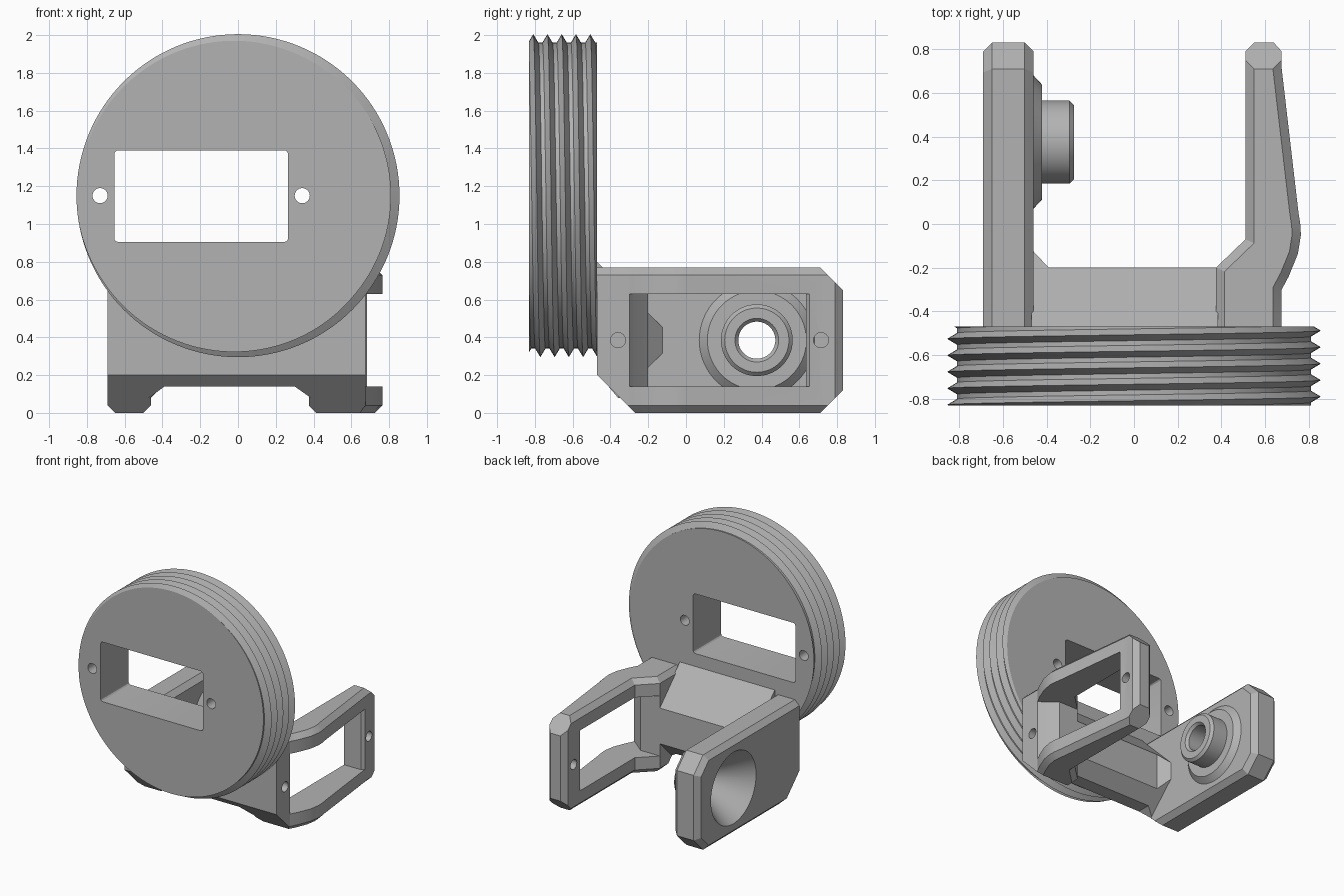
import bpy, bmesh
from math import sin, cos, pi, radians, floor
from mathutils import Vector

if "Cube" in bpy.data.objects:
    bpy.data.objects.remove(bpy.data.objects["Cube"])

grey = bpy.data.materials.new("plain_grey")
grey.use_nodes = True
grey.diffuse_color = (0.45, 0.45, 0.45, 1)
grey.node_tree.nodes["Principled BSDF"].inputs["Base Color"].default_value = grey.diffuse_color


def finish(name, bm):
    bmesh.ops.remove_doubles(bm, verts=bm.verts, dist=1e-5)
    bmesh.ops.recalc_face_normals(bm, faces=bm.faces)
    mesh = bpy.data.meshes.new(name)
    bm.to_mesh(mesh)
    bm.free()
    obj = bpy.data.objects.new(name, mesh)
    bpy.context.collection.objects.link(obj)
    mesh.materials.append(grey)
    return obj


def loft(name, loops, wrap=True):
    """Skin a list of equal-length loops and cap both ends."""
    bm = bmesh.new()
    rows = [[bm.verts.new(p) for p in loop] for loop in loops]
    n = len(rows[0])
    for a, b in zip(rows, rows[1:]):
        for i in range(n if wrap else n - 1):
            j = (i + 1) % n
            bm.faces.new((a[i], a[j], b[j], b[i]))
    for row in (rows[0], rows[-1]):
        bm.faces.new(row if wrap else row[:-1])
    return finish(name, bm)


def boolean(obj, tool, operation="DIFFERENCE"):
    mod = obj.modifiers.new("cut", "BOOLEAN")
    mod.operation, mod.solver, mod.object = operation, "EXACT", tool
    bpy.context.view_layer.objects.active = obj
    bpy.ops.object.modifier_apply(modifier=mod.name)
    bpy.data.objects.remove(tool)


def smooth(obj):
    bpy.ops.object.select_all(action="DESELECT")
    obj.select_set(True)
    bpy.context.view_layer.objects.active = obj
    bpy.ops.object.shade_smooth_by_angle(angle=radians(25))


def lathe(name, profile, axis, cu, cz, n=64):
    """Solid of revolution about an x or y axis; profile is (position, radius)."""
    loops = []
    for pos, r in profile:
        ring = [(cu + r * cos(2 * pi * i / n), cz + r * sin(2 * pi * i / n)) for i in range(n)]
        loops.append([(pos, u, z) if axis == "x" else (u, pos, z) for u, z in ring])
    return loft(name, loops)


def inset(poly, d):
    """Offset a clockwise polygon inwards."""
    out = []
    for i, p in enumerate(poly):
        p = Vector(p)
        a = (p - Vector(poly[i - 1])).normalized()
        b = (Vector(poly[(i + 1) % len(poly)]) - p).normalized()
        na, nb = Vector((a.y, -a.x)), Vector((b.y, -b.x))
        out.append(p + (na + nb) * d / (1 + na.dot(nb)))
    return out


# Threaded disc: a helical ridge clipped flat at both ends
FRONT, BACK, PITCH, HALF = -0.83, -0.47, 0.0755, 0.027
ROOT, CREST, DISC_Z, STEPS = 0.81, 0.855, 1.15, 128


def thread_point(y, peak, t):
    y = min(max(y, FRONT), BACK)
    k = (y - peak) / PITCH
    off = abs(k - floor(k + 0.5)) * PITCH
    r = max(ROOT, CREST - off * (CREST - ROOT) / HALF)
    return (r * cos(t), y, DISC_Z + r * sin(t))


rows = []
for k in range(-2, 8):
    for off in (-HALF, 0, HALF):
        row = []
        for i in range(STEPS + 1):
            peak = -0.79 - PITCH * i / STEPS
            row.append(thread_point(peak + k * PITCH + off, peak, 2 * pi * i / STEPS))
        rows.append(row)
disc = loft("threaded_disc", rows, wrap=False)

# Rounded rectangular opening and two screw holes
opening = []
for cx, cz, start in ((0.245, 1.37, 0), (-0.635, 1.37, 90), (-0.635, 0.925, 180), (0.245, 0.925, 270)):
    for step in range(0, 91, 30):
        a = radians(start + step)
        opening.append((cx + 0.02 * cos(a), cz + 0.02 * sin(a)))
boolean(disc, loft("opening_cutter", [[(x, y, z) for x, z in opening] for y in (-1, -0.3)]))
for x in (-0.73, 0.34):
    boolean(disc, lathe("screw_cutter", [(-1, 0.04), (-0.3, 0.04)], "y", x, DISC_Z, 32))
smooth(disc)


# Side outline shared by both arms, shrunk by d for the chamfered edges
def outline(x, d=0):
    pts = [(BACK, 0.2), (-0.27 - d, d), (0.71 - 0.4 * d, d), (0.83 - d, 0.12 + 0.4 * d),
           (0.83 - d, 0.65 - 0.4 * d), (0.71 - 0.4 * d, 0.77 - d), (BACK, 0.77 - d)]
    return [(x, y, z) for y, z in pts]


# Right arm: chamfered plate with a hollow pivot
AXIS_Y, AXIS_Z, C = 0.375, 0.385, 0.04
right_arm = loft("right_arm", [outline(-0.69, C), outline(-0.65), outline(-0.5), outline(-0.46, C)])
pivot = [(-0.52, 0.305), (-0.46, 0.305), (-0.42, 0.262), (-0.42, 0.19), (-0.295, 0.19), (-0.275, 0.17)]
boolean(right_arm, lathe("pivot", pivot, "x", AXIS_Y, AXIS_Z), "UNION")
bore = [(-0.704, 0.3), (-0.42, 0.098), (-0.295, 0.098), (-0.27, 0.12)]
boolean(right_arm, lathe("bore_cutter", bore, "x", AXIS_Y, AXIS_Z))
smooth(right_arm)

# Left arm: bowed frame with chamfered top and bottom
plan = [(0.375, -0.6), (0.375, -0.2), (0.51, -0.07), (0.51, 0.79), (0.55, 0.83), (0.64, 0.83),
        (0.676, 0.79), (0.676, 0.71), (0.753, 0.05), (0.761, 0), (0.764, -0.05), (0.75, -0.137),
        (0.708, -0.24), (0.676, -0.3), (0.676, -0.6)]
layers = ((0, C), (C, 0), (0.77 - C, 0), (0.77, C))
left_arm = loft("left_arm", [[(x, y, z) for x, y in inset(plan, d)] for z, d in layers])
boolean(left_arm, loft("outline_cutter", [outline(0.2), outline(1)]), "INTERSECT")
window = [(0.9, -0.3), (0.676, -0.3), (0.64, -0.275), (0.55, -0.2), (0.3, -0.2),
          (0.3, 0.635), (0.66, 0.635), (0.69, 0.66), (0.9, 0.66)]
boolean(left_arm, loft("window_cutter", [[(x, y, z) for x, y in window] for z in (0.14, 0.63)]))
for y, depth in ((-0.36, 0.45), (0.715, 0.4)):
    boolean(left_arm, lathe("screw_cutter", [(depth, 0.04), (0.9, 0.04)], "x", y, AXIS_Z, 32))
smooth(left_arm)


# Crossbar flaring into gussets at both arms
def section(x, back, floor_z):
    pts = [(BACK, 0.8), (back, 0.33 - back), (back, back + 0.44), (floor_z - 0.44, floor_z),
           (-0.27 - floor_z, floor_z), (BACK, 0.2)]
    return [(x, y, z) for y, z in pts]


loft("crossbar", [section(-0.47, -0.115, 0.08), section(-0.39, -0.2, 0.14),
                  section(0.3, -0.2, 0.14), section(0.385, -0.2, 0.08)])
